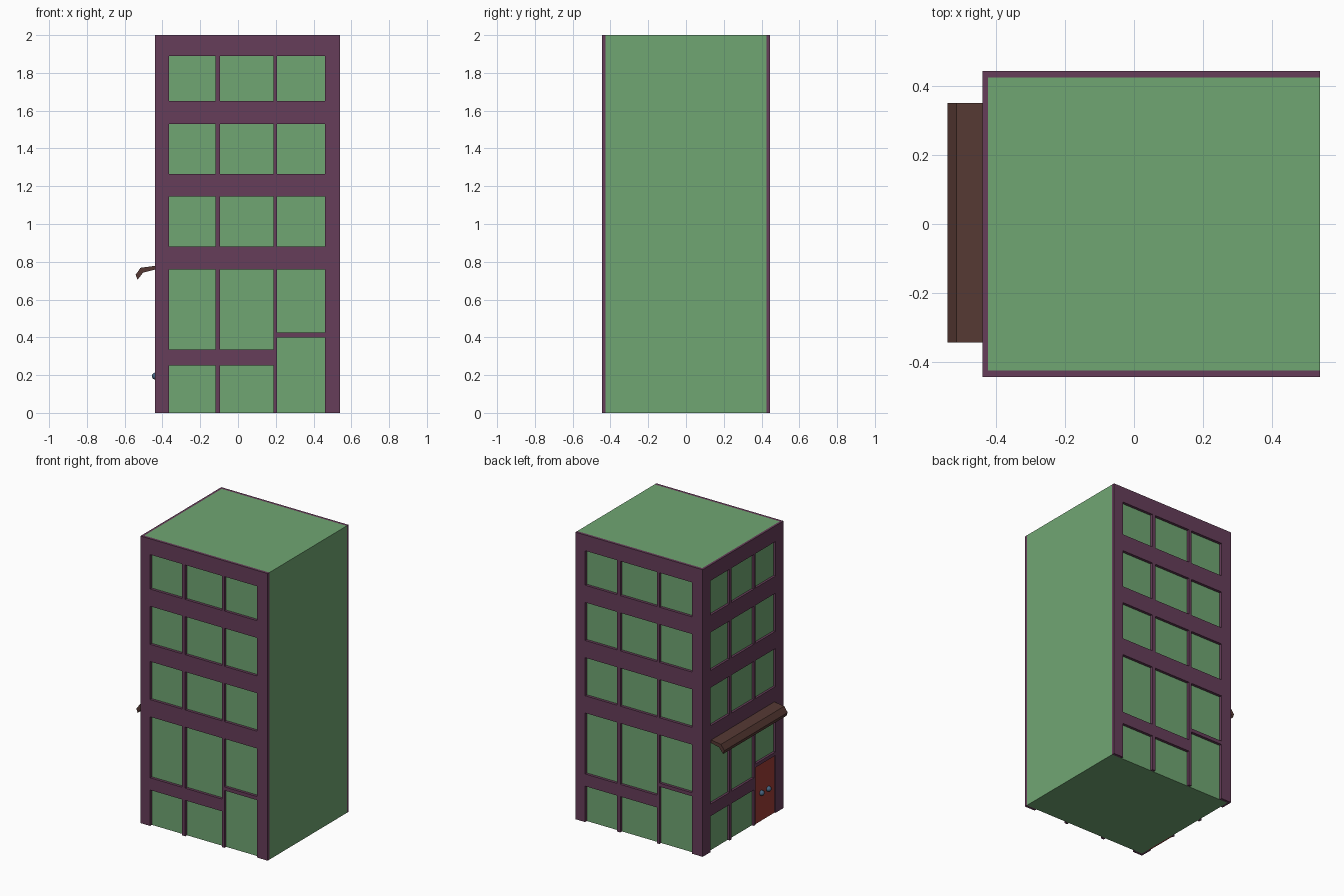
import bpy, bmesh
from mathutils import Vector

if "Cube" in bpy.data.objects:
    bpy.data.objects.remove(bpy.data.objects["Cube"])


def material(name, rgb):
    m = bpy.data.materials.new(name)
    m.diffuse_color = (*rgb, 1)
    m.use_nodes = True
    m.node_tree.nodes["Principled BSDF"].inputs["Base Color"].default_value = m.diffuse_color
    return m


GREEN = material("green", (0.163, 0.38, 0.171))
PURPLE = material("purple", (0.133, 0.047, 0.1))
BROWN = material("brown", (0.09, 0.04, 0.033))
RED = material("red", (0.34, 0.047, 0.036))
BLUE = material("blue", (0.06, 0.13, 0.22))


def finish(name, bm, mat):
    mesh = bpy.data.meshes.new(name)
    bmesh.ops.recalc_face_normals(bm, faces=bm.faces[:])
    bm.to_mesh(mesh)
    bm.free()
    mesh.materials.append(mat)
    ob = bpy.data.objects.new(name, mesh)
    bpy.context.collection.objects.link(ob)
    return ob


def box(name, lo, hi, mat):
    bm = bmesh.new()
    bmesh.ops.create_cube(bm, size=1)
    lo, hi = Vector(lo), Vector(hi)
    for v in bm.verts:
        v.co = (lo + hi) / 2 + v.co * (hi - lo)
    return finish(name, bm, mat)


# Window layout: columns as fractions of the wall width, rows in z
COLS = [(0.076, 0.327), (0.352, 0.640), (0.660, 0.918)]
UPPER = [(0.88, 1.145), (1.265, 1.53), (1.65, 1.89)]
OPENINGS = [(c, r) for c in COLS for r in UPPER]
OPENINGS += [(c, r) for c in COLS[:2] for r in [(0, 0.25), (0.335, 0.76)]]
OPENINGS += [(COLS[2], r) for r in [(0, 0.40), (0.425, 0.76)]]


def facade(name, origin, along, thickness):
    """Wall frame: a cell grid without the openings, given thickness."""
    us = sorted({0, 1} | {u for c, _ in OPENINGS for u in c})
    zs = sorted({0, 2} | {z for _, r in OPENINGS for z in r})
    origin, along = Vector(origin), Vector(along)
    bm = bmesh.new()
    grid = [[bm.verts.new(origin + along * u + Vector((0, 0, z))) for z in zs] for u in us]
    for i in range(len(us) - 1):
        for j in range(len(zs) - 1):
            u, z = (us[i] + us[i + 1]) / 2, (zs[j] + zs[j + 1]) / 2
            if any(c[0] < u < c[1] and r[0] < z < r[1] for c, r in OPENINGS):
                continue
            bm.faces.new((grid[i][j], grid[i + 1][j], grid[i + 1][j + 1], grid[i][j + 1]))
    bmesh.ops.delete(bm, geom=[v for v in bm.verts if not v.link_faces], context='VERTS')
    ob = finish(name, bm, PURPLE)
    mod = ob.modifiers.new("thickness", 'SOLIDIFY')
    mod.thickness = thickness
    mod.offset = 0


# Building core and the three framed walls
box("building_core", (-0.424, -0.426, 0), (0.54, 0.426, 2), GREEN)
facade("front_frame", (-0.44, -0.4355, 0), (0.98, 0, 0), 0.019)
facade("back_frame", (0.54, 0.4355, 0), (-0.98, 0, 0), 0.019)
facade("left_frame", (-0.432, 0.426, 0), (0, -0.852, 0), 0.016)

# Entrance door filling the tall opening of the left wall
y0, y1 = (0.426 - 0.852 * u for u in COLS[2])
box("door", (-0.433, y1, 0), (-0.423, y0, 0.40), RED)

# Pair of door knobs
for side, dy in (("left", 0.038), ("right", -0.038)):
    bm = bmesh.new()
    bmesh.ops.create_uvsphere(bm, u_segments=16, v_segments=10, radius=0.018)
    for f in bm.faces:
        f.smooth = True
    knob = finish(side + "_door_knob", bm, BLUE)
    knob.location = (-0.438, (y0 + y1) / 2 + dy, 0.195)

# Awning: bent profile swept along the left wall
profile = [(-0.436, 0.779), (-0.516, 0.768), (-0.542, 0.731),
           (-0.532, 0.705), (-0.502, 0.743), (-0.436, 0.759)]
bm = bmesh.new()
ends = [[bm.verts.new((x, y, z)) for x, z in profile] for y in (-0.345, 0.352)]
bm.faces.new(ends[0])
bm.faces.new(ends[1])
for i in range(6):
    k = (i + 1) % 6
    bm.faces.new((ends[0][i], ends[0][k], ends[1][k], ends[1][i]))
finish("awning", bm, BROWN)
